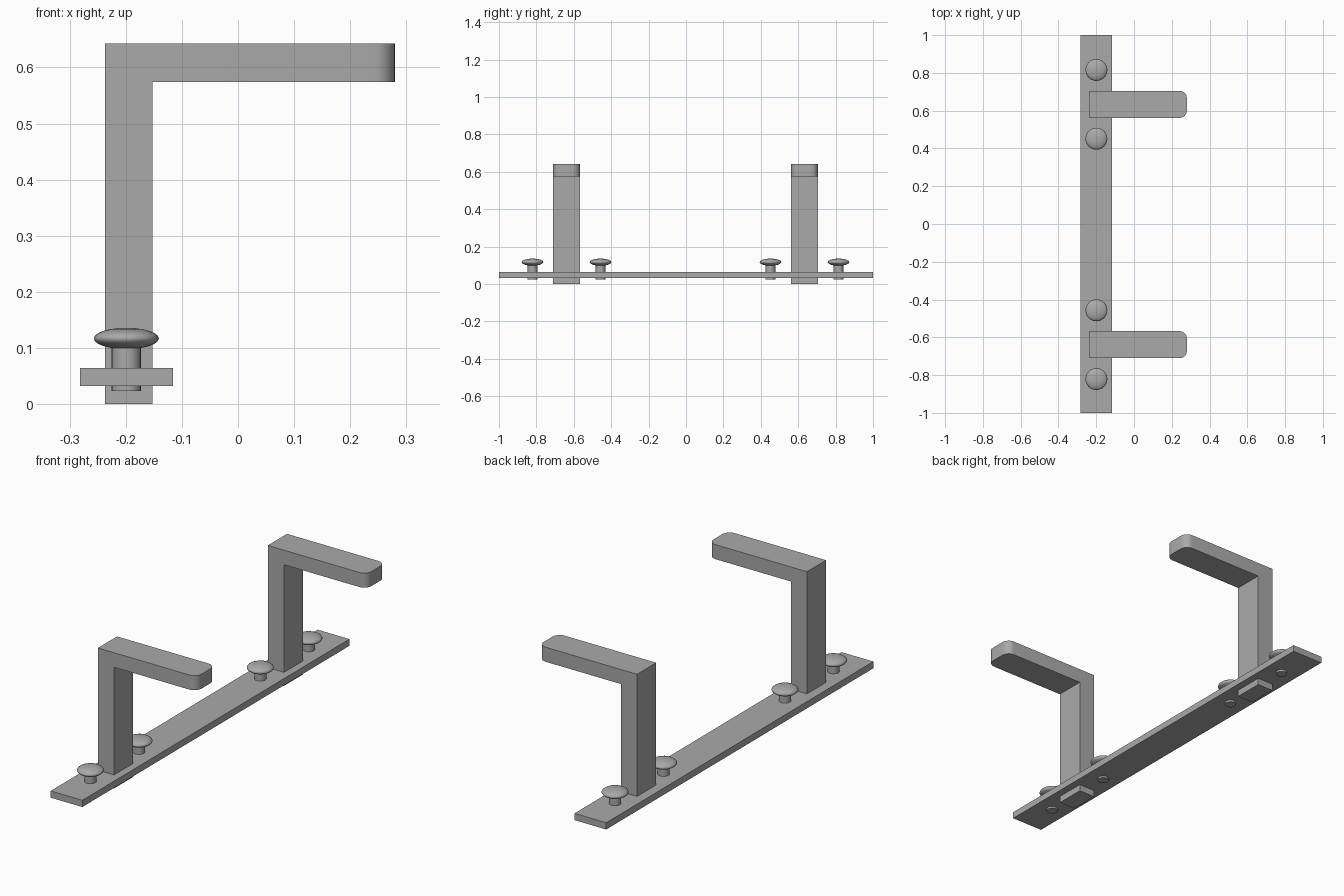
import bpy, bmesh, math
from mathutils import Matrix

if "Cube" in bpy.data.objects:
    bpy.data.objects.remove(bpy.data.objects["Cube"])

grey = bpy.data.materials.new("plain grey")
grey.diffuse_color = (0.4, 0.4, 0.4, 1)
grey.use_nodes = True
grey.node_tree.nodes["Principled BSDF"].inputs["Base Color"].default_value = grey.diffuse_color


def finish(name, bm, smooth_angle=None):
    bmesh.ops.recalc_face_normals(bm, faces=bm.faces[:])
    mesh = bpy.data.meshes.new(name)
    bm.to_mesh(mesh)
    bm.free()
    mesh.materials.append(grey)
    ob = bpy.data.objects.new(name, mesh)
    bpy.context.collection.objects.link(ob)
    if smooth_angle:
        bpy.ops.object.select_all(action='DESELECT')
        ob.select_set(True)
        bpy.context.view_layer.objects.active = ob
        bpy.ops.object.shade_smooth_by_angle(angle=math.radians(smooth_angle))
    return ob


def board(x0, x1, y0, y1, z0, z1):
    bm = bmesh.new()
    m = Matrix.Translation(((x0 + x1) / 2, (y0 + y1) / 2, (z0 + z1) / 2)) \
        @ Matrix.Diagonal((x1 - x0, y1 - y0, z1 - z0, 1))
    bmesh.ops.create_cube(bm, size=1, matrix=m)
    return finish("back_board", bm)


def hook(name, yc):
    # L-shaped side profile extruded across its width
    prof = [(-0.237, 0), (-0.152, 0), (-0.152, 0.574), (0.28, 0.574),
            (0.28, 0.643), (-0.237, 0.643)]
    bm = bmesh.new()
    face = bm.faces.new([bm.verts.new((x, yc - 0.0715, z)) for x, z in prof])
    ext = bmesh.ops.extrude_face_region(bm, geom=[face])
    bmesh.ops.translate(bm, vec=(0, 0.143, 0),
                        verts=[v for v in ext["geom"] if isinstance(v, bmesh.types.BMVert)])
    # rounded upright edges at the free end
    tip = [e for e in bm.edges if all(v.co.x > 0.27 for v in e.verts)
           and abs(e.verts[0].co.z - e.verts[1].co.z) > 0.01]
    bmesh.ops.bevel(bm, geom=tip, offset=0.038, segments=6, profile=0.5, affect='EDGES')
    return finish(name, bm, 30)


def knob(name, y):
    # flattened ball head on a round peg that passes through the board
    x = -0.199
    bm = bmesh.new()
    bmesh.ops.create_uvsphere(bm, u_segments=24, v_segments=12, radius=1,
                              matrix=Matrix.Translation((x, y, 0.117))
                              @ Matrix.Diagonal((0.058, 0.058, 0.019, 1)))
    bmesh.ops.create_cone(bm, cap_ends=True, segments=24, radius1=0.026, radius2=0.026,
                          depth=0.085, matrix=Matrix.Translation((x, y, 0.0655)))
    return finish(name, bm, 45)


board(-0.282, -0.116, -1, 1, 0.032, 0.064)
for side, yc in (("front", -0.639), ("back", 0.6335)):
    hook(side + "_hook", yc)
    for end, dy in (("near", -0.182), ("far", 0.182)):
        knob(f"{side}_{end}_knob", yc + dy)
